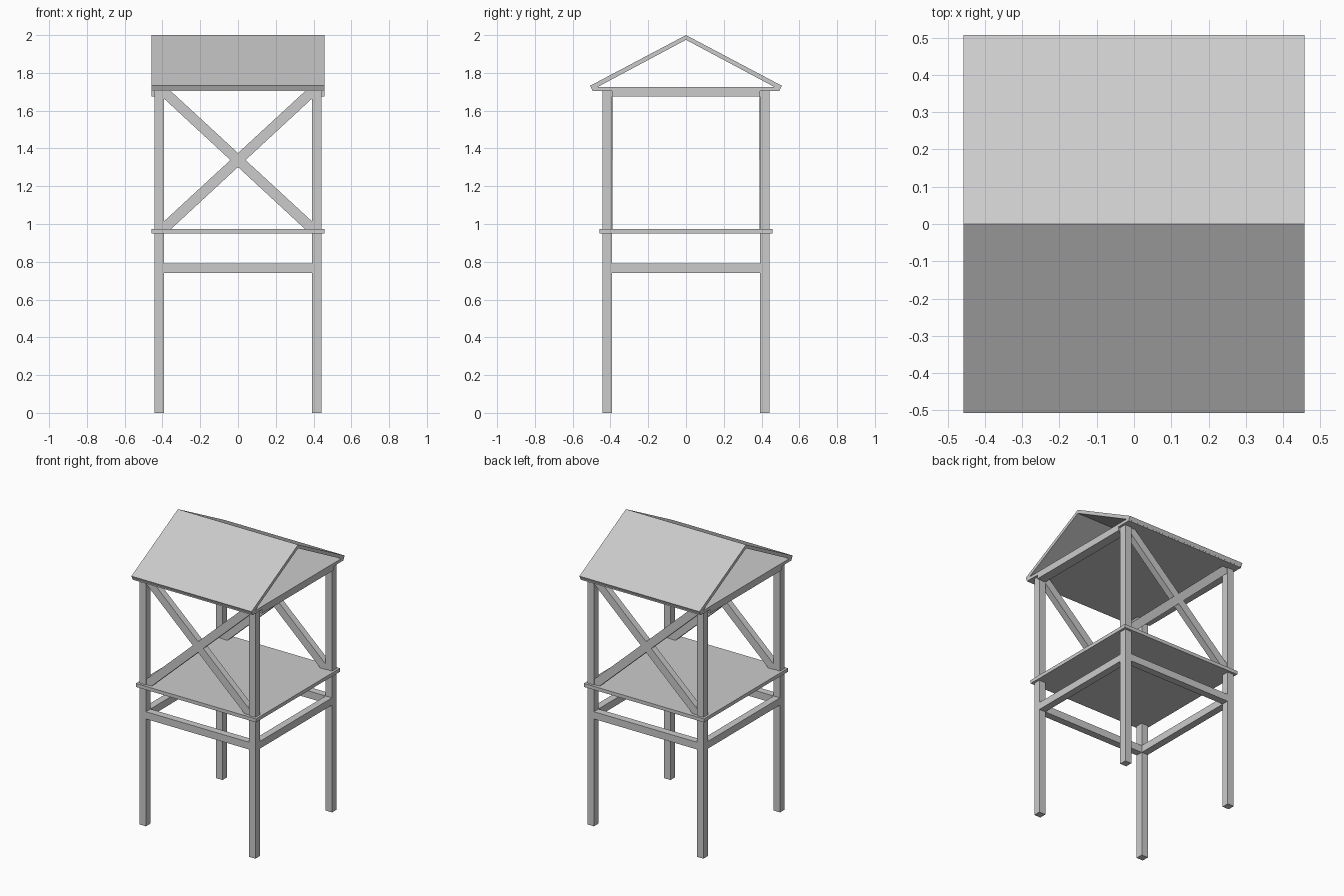
import bpy, math
from mathutils import Vector

if "Cube" in bpy.data.objects:
    bpy.data.objects.remove(bpy.data.objects["Cube"])


def box(name, lo, hi):
    c = [(a + b) / 2 for a, b in zip(lo, hi)]
    bpy.ops.mesh.primitive_cube_add(size=1, location=c)
    o = bpy.context.object
    o.name = name
    o.scale = [b - a for a, b in zip(lo, hi)]
    return o


def extrude(name, profile, axis, lo, hi):
    # extrude a closed 2D profile along x (profile = y,z) or y (profile = x,z)
    n = len(profile)
    put = (lambda p, d: (d, *p)) if axis == 'x' else (lambda p, d: (p[0], d, p[1]))
    verts = [put(p, d) for d in (lo, hi) for p in profile]
    faces = [tuple(range(n))[::-1], tuple(range(n, 2 * n))]
    faces += [(i, (i + 1) % n, (i + 1) % n + n, i + n) for i in range(n)]
    if axis == 'y':
        faces = [f[::-1] for f in faces]
    faces = [f[::-1] for f in faces] if axis == 'y' else faces
    me = bpy.data.meshes.new(name)
    me.from_pydata(verts, [], faces)
    import bmesh
    bm = bmesh.new()
    bm.from_mesh(me)
    bmesh.ops.recalc_face_normals(bm, faces=bm.faces)
    bm.to_mesh(me)
    bm.free()
    o = bpy.data.objects.new(name, me)
    bpy.context.collection.objects.link(o)
    return o


IN, OUT = 0.393, 0.442   # inner and outer faces of the posts

# corner posts
for sx in (-1, 1):
    for sy in (-1, 1):
        c = (IN + OUT) / 2
        h = (OUT - IN) / 2
        box("corner_post", (sx * c - h, sy * c - h, 0), (sx * c + h, sy * c + h, 1.703))

# rails below the platform, side top beams and cross braces
for s in (-1, 1):
    a, b = sorted((s * IN, s * OUT))
    box("long_rail", (-IN, a, 0.74), (IN, b, 0.79))
    box("side_rail", (a, -IN, 0.74), (b, IN, 0.79))
    a, b = sorted((s * IN, s * 0.458))
    box("side_top_beam", (a, -IN, 1.676), (b, IN, 1.703))
    a, b = sorted((s * 0.39, s * 0.435))
    for m in (-1, 1):
        brace = [(-IN, 0.973), (-0.355, 0.973), (IN, 1.665), (IN, 1.703), (0.355, 1.703), (-IN, 1.013)]
        extrude("cross_brace", [(m * x, z) for x, z in brace], 'y', a, b)

# platform and ceiling
box("platform", (-0.458, -0.458, 0.95), (0.458, 0.458, 0.974))
box("ceiling", (-0.458, -0.495, 1.703), (0.458, 0.495, 1.724))

# two sloping roof panels, open at the gables
for s in (-1, 1):
    panel = [(0, 2.0), (s * 0.507, 1.732), (s * 0.497, 1.71), (0, 1.975)]
    extrude("roof_panel", panel, 'x', -0.458, 0.458)
